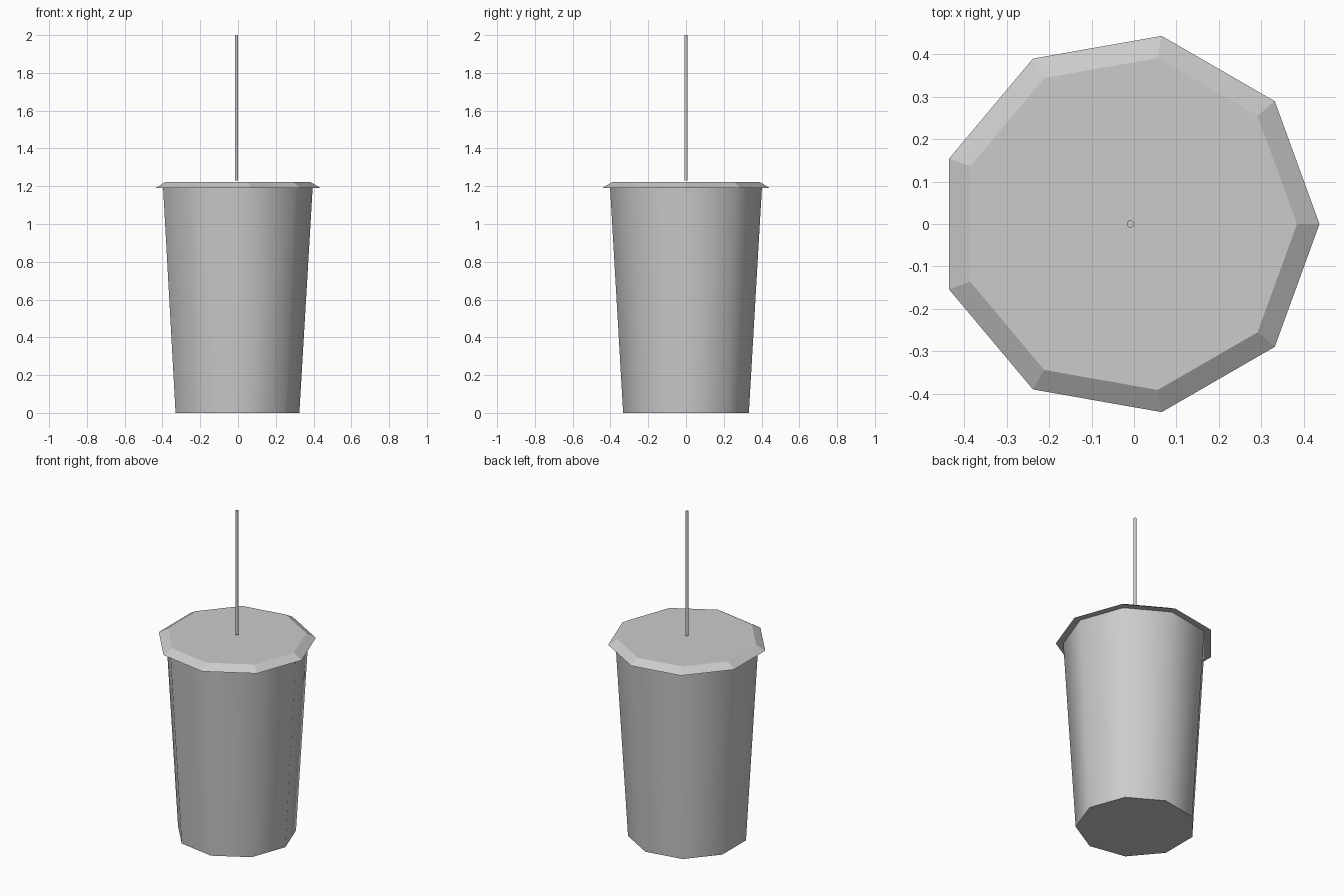
import bpy, bmesh, math
from math import cos, sin, tau

if "Cube" in bpy.data.objects:
    bpy.data.objects.remove(bpy.data.objects["Cube"])

CX = -0.013   # axis of the cup (nine sides make the bounds uneven)


def frustum(name, cx, sides, r0, r1, z0, z1, smooth=False):
    """Closed tapered prism with its first corner pointing along +x."""
    bm = bmesh.new()
    rings = []
    for r, z in ((r0, z0), (r1, z1)):
        rings.append([bm.verts.new((cx + r * cos(tau * i / sides),
                                    r * sin(tau * i / sides), z))
                      for i in range(sides)])
    low, top = rings
    for i in range(sides):
        j = (i + 1) % sides
        bm.faces.new((low[i], low[j], top[j], top[i]))
    bm.faces.new(low[::-1])
    bm.faces.new(top)
    mesh = bpy.data.meshes.new(name)
    bm.to_mesh(mesh)
    bm.free()
    obj = bpy.data.objects.new(name, mesh)
    bpy.context.collection.objects.link(obj)
    if smooth:
        bpy.ops.object.select_all(action='DESELECT')
        obj.select_set(True)
        bpy.context.view_layer.objects.active = obj
        bpy.ops.object.shade_smooth_by_angle(angle=math.radians(60))
    return obj


# Tapered cup body, smooth around the sides
frustum("cup", CX, 9, 0.338, 0.408, 0.0, 1.19, smooth=True)

# Overhanging faceted lid
frustum("lid", CX, 9, 0.45, 0.397, 1.19, 1.222)

# Thin straw standing on the lid
frustum("straw", -0.008, 9, 0.009, 0.009, 1.23, 2.0, smooth=True)
